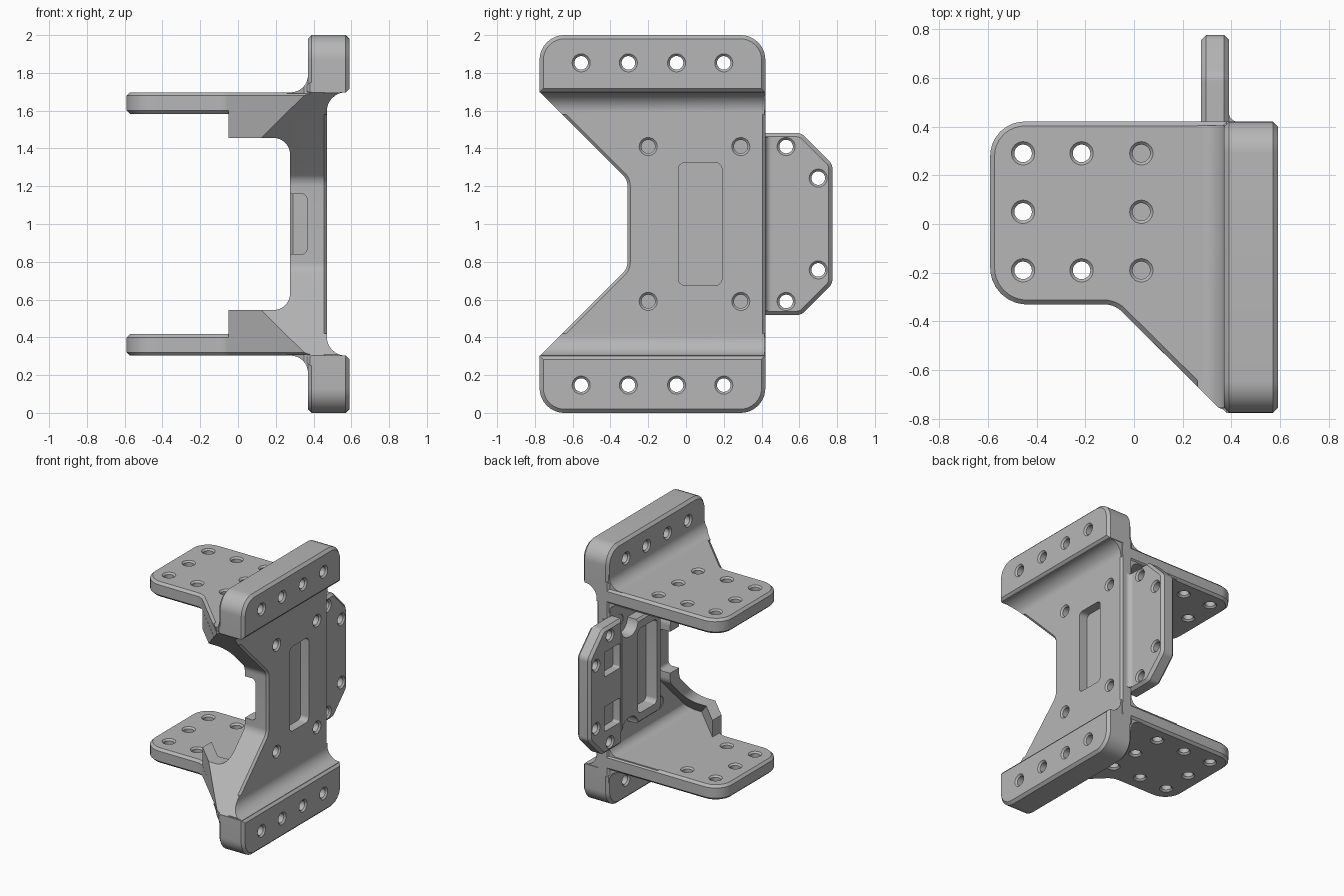
import bpy, bmesh, math
from mathutils import Vector

if "Cube" in bpy.data.objects:
    bpy.data.objects.remove(bpy.data.objects["Cube"])

grey = bpy.data.materials.new("machined grey")
grey.use_nodes = True
grey.diffuse_color = (0.47, 0.47, 0.47, 1)
grey.node_tree.nodes["Principled BSDF"].inputs["Base Color"].default_value = (0.47, 0.47, 0.47, 1)

# All heights are measured from the mid plane, so the bracket mirrors in z
MID = Vector((0, 0, 1))
PLACE = {"x": lambda a, b, d: (d, a, b),
         "y": lambda a, b, d: (a, d, b),
         "z": lambda a, b, d: (a, b, d)}


def rounded(points, steps=8):
    """Outline from (a, b) or (a, b, radius) corners."""
    out = []
    for i, p in enumerate(points):
        c = Vector(p[:2])
        if len(p) == 2:
            out.append(c)
            continue
        u = (Vector(points[i - 1][:2]) - c).normalized()
        v = (Vector(points[(i + 1) % len(points)][:2]) - c).normalized()
        half = u.angle(v) / 2
        start, end = c + u * p[2] / math.tan(half), c + v * p[2] / math.tan(half)
        centre = c + (u + v).normalized() * p[2] / math.sin(half)
        for k in range(steps + 1):
            r = start.lerp(end, k / steps) - centre
            out.append(centre + r.normalized() * p[2])
    return out


def new_object(name, bm):
    bmesh.ops.recalc_face_normals(bm, faces=bm.faces)
    mesh = bpy.data.meshes.new(name)
    bm.to_mesh(mesh)
    bm.free()
    mesh.materials.append(grey)
    ob = bpy.data.objects.new(name, mesh)
    ob.location = MID
    bpy.context.collection.objects.link(ob)
    return ob


def prism(name, points, axis, lo, hi, bevel=0):
    bm = bmesh.new()
    outline = rounded(points)
    rings = [[bm.verts.new(PLACE[axis](p.x, p.y, d)) for p in outline] for d in (lo, hi)]
    caps = [bm.faces.new(r) for r in rings]
    n = len(outline)
    for i in range(n):
        j = (i + 1) % n
        bm.faces.new((rings[0][i], rings[0][j], rings[1][j], rings[1][i]))
    bmesh.ops.recalc_face_normals(bm, faces=bm.faces)
    if bevel:
        edges = {e for f in caps for e in f.edges}
        bmesh.ops.bevel(bm, geom=list(edges), offset=bevel, segments=1, affect='EDGES')
    return new_object(name, bm)


def drills(centres, axis, lo, hi, r=0.036, rim=0.012, sides=24):
    """Straight holes with a small countersink on both faces."""
    bm = bmesh.new()
    stack = [(lo - .03, r + rim + .03), (lo + rim, r), (hi - rim, r), (hi + .03, r + rim + .03)]
    for a, b in centres:
        rings = []
        for d, rad in stack:
            rings.append([bm.verts.new(PLACE[axis](a + rad * math.cos(math.tau * k / sides),
                                                   b + rad * math.sin(math.tau * k / sides), d))
                          for k in range(sides)])
        bm.faces.new(rings[0])
        bm.faces.new(rings[-1])
        for low, top in zip(rings, rings[1:]):
            for k in range(sides):
                j = (k + 1) % sides
                bm.faces.new((low[k], low[j], top[j], top[k]))
    ob = new_object("drill_cutter", bm)
    cutters.append(ob)
    return ob


def cutter(*args):
    ob = prism("shape_cutter", *args)
    cutters.append(ob)
    return ob


def apply(ob, mod):
    bpy.context.view_layer.objects.active = ob
    bpy.ops.object.modifier_apply(modifier=mod.name)


def cut(ob, *tools):
    for t in tools:
        mod = ob.modifiers.new("cut", 'BOOLEAN')
        mod.operation, mod.solver, mod.object = 'DIFFERENCE', 'EXACT', t
        apply(ob, mod)
    return ob


def mirror(ob):
    mod = ob.modifiers.new("mirror", 'MIRROR')
    mod.use_axis = (False, False, True)
    mod.use_mirror_merge = False
    apply(ob, mod)


cutters, parts = [], []
FRONT, BACK = -0.775, 0.42


# Outer limits: slanted shelf front and the notch in the web front
def front_limit(shift=0):
    return cutter([(-1, -.33 + shift), (-.08, -.33 + shift, .1), (.5, -.905 + shift),
                   (.5, -1.5), (-1, -1.5)], "z", -.9, .9)


def notch_limit(shift=0):
    return cutter([(-1 + shift, .925), (-.31 + shift, .235, .08), (-.31 + shift, -.235, .08),
                   (-1 + shift, -.925)], "x", -.9, .9)


limit, notch = front_limit(), notch_limit()

# Bolting flange
flange = prism("flange", [(FRONT, .697), (FRONT, 1, .13), (BACK, 1, .13), (BACK, .697)],
               "x", .37, .59, .02)
cut(flange, drills([(y, .853) for y in (-.555, -.305, -.05, .2)], "x", .37, .59))

# Shelf with hole pattern
shelf = prism("shelf", [(-.59, BACK, .14), (-.59, -.33, .15), (-.08, -.33, .1), (.37, FRONT),
                        (.46, FRONT), (.46, BACK)], "z", .583, .697, .018)
grid = [(x, y) for x in (-.455, -.215, .03) for y in (-.19, .05, .29) if (x, y) != (-.215, .05)]
cut(shelf, notch, drills(grid, "z", .583, .697))

# Rounded transitions on both sides of the flange root
inner_fillet = prism("inner_fillet", [(.26, .69), (.26, .697), (.37, .697, .09), (.37, .8),
                                      (.4, .8), (.4, .69)], "y", FRONT + .02, BACK - .015)
cut(inner_fillet, limit)
outer_fillet = prism("outer_fillet", [(.45, .72), (.45, .58), (.47, .58), (.47, .697, .1),
                                      (.573, .697), (.573, .72)], "y", FRONT + .01, BACK - .005)
cut(outer_fillet, notch)

for ob in (flange, shelf, inner_fillet, outer_fillet):
    mirror(ob)
    parts.append(ob)

# Upright web with window
window = cutter([(-.04, -.325, .035), (-.04, .325, .035), (.19, .325, .035), (.19, -.325, .035)],
                "x", .1, .7)
web = prism("web", [(BACK, -.75), (BACK, .75), (FRONT, .75), (FRONT, .7), (-.31, .235, .08),
                    (-.31, -.235, .08), (FRONT, -.7), (FRONT, -.75)], "x", .365, .47, .015)
web_holes = drills([(y, z) for y in (-.2, .29) for z in (-.41, .41)], "x", .365, .47)
cut(web, window, web_holes)

# Stiffening rib that follows the front edges, hollowed by an offset core
upper = [(-.05, .6), (-.05, .455), (.275, .455, .085), (.275, .16), (.365, .16, .03)]
lower = [(p[0], -p[1], *p[2:]) for p in reversed(upper)]
rib = prism("front_rib", upper + lower + [(.4, -.6), (.4, .6)], "y", -.8, BACK - .01)
core = cutter([(-.4, -.583), (-.4, .583), (.368, .583, .07), (.368, -.583, .07)], "y", -1, .6)
cut(core, front_limit(.11), notch_limit(.11))
cut(rib, core, limit, notch)

# Side tab with two square pockets
tab = prism("side_tab", [(.38, -.482), (.38, .482), (.61, .482, .06), (.775, .317, .06),
                         (.775, -.317, .06), (.61, -.482, .06)], "x", .275, .39, .02)
tab_holes = drills([(y, s * z) for s in (-1, 1) for y, z in ((.53, .41), (.7, .243))],
                   "x", .275, .39)
pockets = [cutter([(.41, s * .21 - .095, .015), (.41, s * .21 + .095, .015),
                   (.6, s * .21 + .095, .015), (.6, s * .21 - .095, .015)], "x", .2, .335)
           for s in (-1, 1)]
cut(tab, tab_holes, *pockets)
tab_fillet = prism("tab_fillet", [(.38, .46), (.39, .46), (.39, .42, .035), (.43, .42), (.43, .4),
                                  (.38, .4)], "z", -.46, .46)

# Raised pad around the window, relieved around the bolt holes
pad = prism("window_pad", [(-.1, -.4, .05), (-.1, .4, .05), (.4, .4), (.4, -.4)],
            "x", .275, .38, .015)
reliefs = [cutter([(.19, s * .41 - .1, .09), (.19, s * .41 + .1, .09), (.39, s * .41 + .1, .09),
                   (.39, s * .41 - .1, .09)], "x", .2, .5) for s in (-1, 1)]
cut(pad, window, *reliefs)

parts += [web, rib, tab, tab_fillet, pad]

for ob in cutters:
    bpy.data.objects.remove(ob)
for ob in bpy.context.selected_objects:
    ob.select_set(False)
for ob in parts:
    ob.select_set(True)
bpy.context.view_layer.objects.active = parts[0]
bpy.ops.object.shade_smooth_by_angle(angle=math.radians(30))
